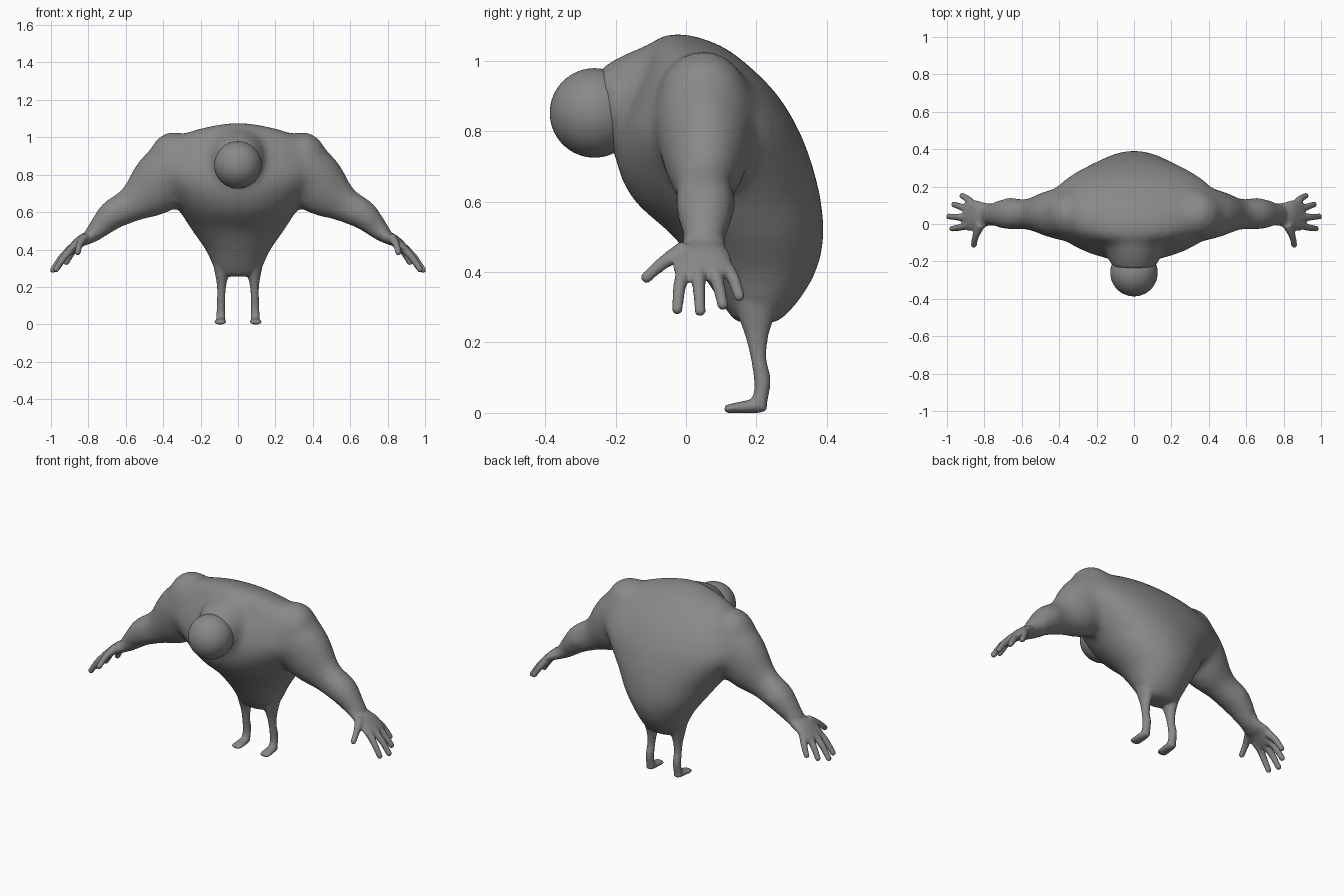
import bpy, bmesh, math
from mathutils import Vector, Matrix

if "Cube" in bpy.data.objects:
    bpy.data.objects.remove(bpy.data.objects["Cube"])


def densify(rings, steps=4):
    """Catmull-Rom interpolation between rings of numbers."""
    out = []
    for i in range(len(rings) - 1):
        quad = (rings[max(i - 1, 0)], rings[i], rings[i + 1], rings[min(i + 2, len(rings) - 1)])
        for j in range(steps):
            t = j / steps
            out.append(tuple(0.5 * (2 * b + (c - a) * t + (2 * a - 5 * b + 4 * c - d) * t * t
                                    + (3 * b - a - 3 * c + d) * t ** 3) for a, b, c, d in zip(*quad)))
    return out + [tuple(rings[-1])]


def skin(bm, loops):
    """Bridge rings of points and cap both ends."""
    loops = [[bm.verts.new(p) for p in loop] for loop in loops]
    n = len(loops[0])
    for p, q in zip(loops, loops[1:]):
        for k in range(n):
            bm.faces.new((p[k], p[(k + 1) % n], q[(k + 1) % n], q[k]))
    bm.faces.new(loops[0])
    bm.faces.new(loops[-1])


def tube(bm, rings, ref=(0, 1, 0), n=32):
    """Skin rings (x, y, z, radius across, radius along ref) along their path."""
    rings = densify(rings)
    pts = [Vector(r[:3]) for r in rings]
    loops = []
    for i, r in enumerate(rings):
        t = (pts[min(i + 1, len(pts) - 1)] - pts[max(i - 1, 0)]).normalized()
        b = Vector(ref)
        b = (b - t * b.dot(t)).normalized()
        a = t.cross(b)
        loops.append([pts[i] + a * r[3] * math.cos(k * math.tau / n)
                      + b * r[4] * math.sin(k * math.tau / n) for k in range(n)])
    skin(bm, loops)


def ball(bm, c, r):
    m = Matrix.Translation(c) @ Matrix.Diagonal((*r, 1))
    bmesh.ops.create_uvsphere(bm, u_segments=32, v_segments=20, radius=1, matrix=m)


def mirrored(rings, s):
    return [(s * r[0], *r[1:]) for r in rings]


def fuse(bm, name, voxel, iterations):
    """Turn overlapping parts into one smooth skin."""
    bmesh.ops.recalc_face_normals(bm, faces=bm.faces)
    me = bpy.data.meshes.new(name)
    bm.to_mesh(me)
    bm.free()
    ob = bpy.data.objects.new(name, me)
    bpy.context.collection.objects.link(ob)
    bpy.context.view_layer.objects.active = ob
    rm = ob.modifiers.new("fuse", 'REMESH')
    rm.mode = 'VOXEL'
    rm.voxel_size = voxel
    sm = ob.modifiers.new("soften", 'SMOOTH')
    sm.factor = 0.5
    sm.iterations = iterations
    for m in ("fuse", "soften"):
        bpy.ops.object.modifier_apply(modifier=m)
    return ob


# Torso: z, front y, back y, half width, fullness power of the back
torso = [(0.255, 0.14, 0.26, 0.11, 1), (0.31, 0.10, 0.315, 0.135, 1), (0.40, 0.04, 0.37, 0.175, 1),
         (0.50, -0.035, 0.392, 0.245, 0.95), (0.60, -0.145, 0.384, 0.31, 0.85),
         (0.70, -0.195, 0.36, 0.385, 0.75), (0.80, -0.195, 0.322, 0.455, 0.75),
         (0.90, -0.16, 0.262, 0.435, 0.8), (0.98, -0.12, 0.185, 0.37, 0.9),
         (1.04, -0.10, 0.105, 0.23, 1), (1.076, -0.07, 0.01, 0.06, 1)]
bm = bmesh.new()
n = 48
loops = []
for z, f, b, w, power in densify(torso):
    loop = []
    for k in range(n):
        s = math.sin(k * math.tau / n)
        s = abs(s) ** power if s > 0 else s
        loop.append((w * math.cos(k * math.tau / n), (f + b) / 2 + (b - f) / 2 * s, z))
    loops.append(loop)
skin(bm, loops)

# Neck stump, shoulders and arms
tube(bm, [(0, 0.02, 0.88, 0.19, 0.19), (0, -0.10, 0.88, 0.165, 0.165),
          (0, -0.23, 0.86, 0.12, 0.12)], ref=(0, 0, 1))
arm = [(0.16, 0.07, 0.85, 0.15, 0.17), (0.34, 0.055, 0.83, 0.158, 0.15),
       (0.46, 0.055, 0.718, 0.15, 0.12), (0.57, 0.052, 0.64, 0.097, 0.083),
       (0.67, 0.055, 0.586, 0.082, 0.087), (0.75, 0.052, 0.508, 0.058, 0.065),
       (0.80, 0.05, 0.46, 0.042, 0.06)]
for s in (-1, 1):
    ball(bm, (s * 0.345, 0.05, 0.87), (0.135, 0.135, 0.16))
    tube(bm, mirrored(arm, s))
rough = fuse(bm, "rough_body", 0.02, 12)

# Hands, legs and feet joined onto the body
bm = bmesh.new()
bm.from_mesh(rough.data)
bpy.data.objects.remove(rough)
palm = [(0.74, 0.052, 0.515, 0.045, 0.058), (0.79, 0.05, 0.47, 0.036, 0.062),
        (0.84, 0.047, 0.445, 0.03, 0.08), (0.885, 0.045, 0.408, 0.024, 0.082),
        (0.905, 0.045, 0.39, 0.018, 0.07)]
fingers = [((0.82, 0.0, 0.465), (0.845, -0.06, 0.43), (0.857, -0.112, 0.385)),
           ((0.87, 0.0, 0.42), (0.925, -0.017, 0.365), (0.973, -0.025, 0.295)),
           ((0.88, 0.035, 0.415), (0.94, 0.037, 0.36), (0.99, 0.04, 0.29)),
           ((0.87, 0.07, 0.42), (0.92, 0.09, 0.37), (0.962, 0.104, 0.308)),
           ((0.85, 0.09, 0.44), (0.885, 0.13, 0.39), (0.918, 0.151, 0.332))]
leg = [(0.085, 0.20, 0.33, 0.05, 0.07), (0.086, 0.20, 0.27, 0.037, 0.05),
       (0.088, 0.202, 0.21, 0.025, 0.031), (0.09, 0.207, 0.15, 0.022, 0.022),
       (0.091, 0.216, 0.10, 0.023, 0.024), (0.092, 0.215, 0.06, 0.023, 0.022),
       (0.092, 0.203, 0.018, 0.026, 0.024)]
foot = [(0.093, 0.23, 0.018, 0.014, 0.018), (0.093, 0.20, 0.019, 0.02, 0.026),
        (0.094, 0.16, 0.016, 0.017, 0.03), (0.095, 0.125, 0.012, 0.013, 0.032),
        (0.095, 0.108, 0.011, 0.009, 0.022)]
for s in (-1, 1):
    tube(bm, mirrored(palm, s))
    for i, (base, mid, tip) in enumerate(fingers):
        thumb = i == 0
        ref = (s * 0.6, 0.5, 0.6) if thumb else (0, 1, 0)
        r = 0.028 if thumb else 0.024
        tube(bm, mirrored([(*base, r, r), (*mid, 0.02, 0.019), (*tip, 0.016, 0.016)], s), ref=ref, n=16)
        ball(bm, (s * tip[0], tip[1], tip[2]), (0.017, 0.017, 0.017))
    tube(bm, mirrored(leg, s))
    tube(bm, mirrored(foot, s), ref=(1, 0, 0))
body = fuse(bm, "body", 0.007, 7)
for p in body.data.polygons:
    p.use_smooth = True

# Head
bpy.ops.mesh.primitive_uv_sphere_add(segments=48, ring_count=32, radius=0.127,
                                     location=(0, -0.26, 0.852))
head = bpy.context.object
head.name = "head"
bpy.ops.object.shade_smooth()

# Dark grey surface
grey = bpy.data.materials.new("dark_grey")
grey.diffuse_color = (0.25, 0.25, 0.25, 1)
grey.use_nodes = True
grey.node_tree.nodes["Principled BSDF"].inputs["Base Color"].default_value = grey.diffuse_color
for ob in (body, head):
    ob.data.materials.clear()
    ob.data.materials.append(grey)
